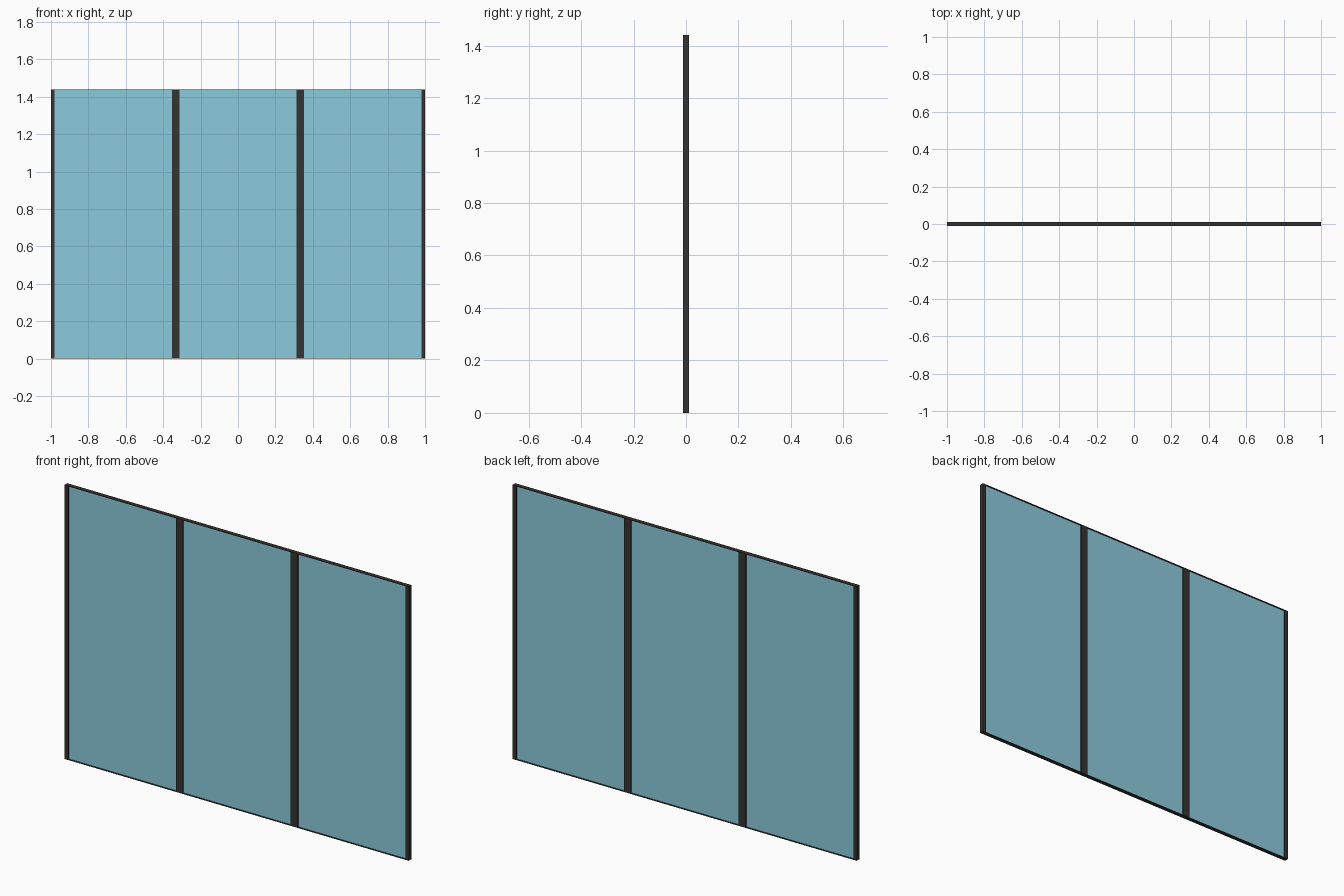
import bpy

if "Cube" in bpy.data.objects:
    bpy.data.objects.remove(bpy.data.objects["Cube"])

W, H, D = 2.0, 1.44, 0.022     # overall width, height, depth
POST, RAIL, GLASS = 0.02, 0.003, 0.008
PANELS = 3


def material(name, color):
    m = bpy.data.materials.new(name)
    m.diffuse_color = color
    m.use_nodes = True
    m.node_tree.nodes["Principled BSDF"].inputs["Base Color"].default_value = m.diffuse_color
    return m


def box(name, x0, x1, depth, z0, z1, mat):
    bpy.ops.mesh.primitive_cube_add(size=1, location=((x0 + x1) / 2, 0, (z0 + z1) / 2))
    o = bpy.context.object
    o.name = name
    o.scale = (x1 - x0, depth, z1 - z0)
    bpy.ops.object.transform_apply(location=False, rotation=False, scale=True)
    o.data.materials.append(mat)
    return o


frame = material("dark_frame", (0.035, 0.033, 0.032, 1))
glass = material("blue_glass", (0.26, 0.60, 0.72, 1))

# Vertical posts: half-width at the ends, full-width between panels
pitch = W / PANELS
for i in range(PANELS + 1):
    x = -W / 2 + i * pitch
    box("post", max(x - POST, -W / 2), min(x + POST, W / 2), D, 0, H, frame)

# Thin rails and glass pane between each pair of posts
for i in range(PANELS):
    x0 = -W / 2 + i * pitch + POST
    x1 = x0 + pitch - 2 * POST
    box("bottom_rail", x0, x1, D, 0, RAIL, frame)
    box("top_rail", x0, x1, D, H - RAIL, H, frame)
    box("glass_pane", x0, x1, GLASS, RAIL, H - RAIL, glass)
